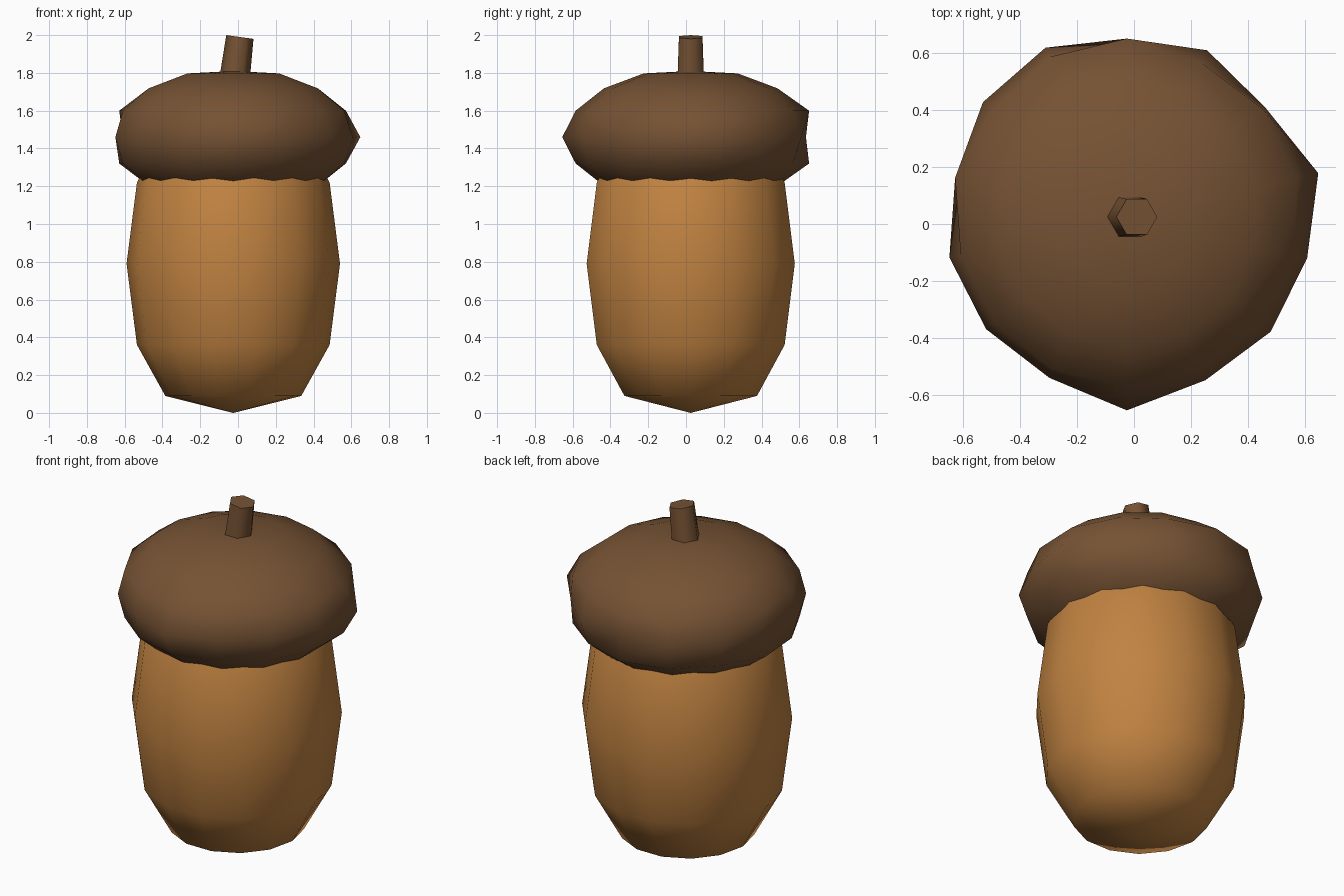
import bpy, bmesh, math
from mathutils import Vector

if "Cube" in bpy.data.objects:
    bpy.data.objects.remove(bpy.data.objects["Cube"])

CX, CY = -0.025, 0.025   # axis of the acorn
SIDES = 14


def material(name, rgb):
    m = bpy.data.materials.new(name)
    m.diffuse_color = (*rgb, 1)
    m.use_nodes = True
    m.node_tree.nodes["Principled BSDF"].inputs["Base Color"].default_value = m.diffuse_color
    return m


def loft(name, rings, mat, bottom=None, top=None):
    """Skin a stack of equal rings, with poles or flat caps at the ends."""
    bm = bmesh.new()
    loops = [[bm.verts.new(p) for p in ring] for ring in rings]
    n = len(loops[0])
    for a, b in zip(loops, loops[1:]):
        for i in range(n):
            j = (i + 1) % n
            bm.faces.new((a[i], a[j], b[j], b[i]))
    for loop, pole in ((loops[0], bottom), (loops[-1], top)):
        if pole is None:
            bm.faces.new(loop)
        else:
            tip = bm.verts.new(pole)
            for i in range(n):
                bm.faces.new((loop[i], loop[(i + 1) % n], tip))
    bmesh.ops.recalc_face_normals(bm, faces=bm.faces)
    for f in bm.faces:
        f.smooth = True
    mesh = bpy.data.meshes.new(name)
    bm.to_mesh(mesh)
    bm.free()
    mesh.materials.append(mat)
    obj = bpy.data.objects.new(name, mesh)
    bpy.context.collection.objects.link(obj)
    return obj


def point(r, angle, z):
    return Vector((CX + r * math.cos(angle), CY + r * math.sin(angle), z))


nut_brown = material("nut brown", (0.53, 0.225, 0.053))
cap_brown = material("cap brown", (0.18, 0.085, 0.034))
step = math.tau / SIDES

# Nut: barrel profile with a pointed base, closed inside the cap
profile = [(0.36, 0.09), (0.51, 0.36), (0.565, 0.79), (0.51, 1.22), (0.36, 1.49)]
loft("nut", [[point(r, i * step, z) for i in range(SIDES)] for r, z in profile],
     nut_brown, (CX, CY, 0), (CX, CY, 1.58))

# Cap: flattened ball, widest ring uneven, starting at the back and turning left
rim = [0.61, 0.66, 0.647, 0.60, 0.64, 0.633, 0.628,
       0.68, 0.637, 0.647, 0.65, 0.69, 0.62, 0.65]
bulge = {0: 0.035, 1: 0.02, 3: 0.03, 12: 0.015}   # lumps beside the rim
rings = []
for k in range(-3, 4):
    tilt = k * math.pi / 8
    ring = []
    for i in range(SIDES):
        r = 0.65 * math.cos(tilt)
        if k == 0:
            r = rim[i]
        elif abs(k) == 1:
            r += bulge.get(i, 0) + 0.25 * (rim[i] - 0.645)
        ring.append(point(r, math.pi / 2 + i * step, 1.46 + 0.365 * math.sin(tilt)))
    rings.append(ring)
loft("cap", rings, cap_brown, (CX, CY, 1.10), (CX, CY, 1.81))

# Stem: six-sided peg leaning to the right, with a slanted top
stem_rings = []
for cx, r, z, slant in ((-0.022, 0.082, 1.74, 0), (0.01, 0.072, 1.99, -0.14)):
    stem_rings.append([(cx + r * math.cos(a), CY + r * math.sin(a),
                        z + slant * r * math.cos(a))
                       for a in (i * math.tau / 6 for i in range(6))])
stem = loft("stem", stem_rings, cap_brown)
bpy.context.view_layer.objects.active = stem
stem.select_set(True)
bpy.ops.object.shade_smooth_by_angle(angle=math.radians(62))
